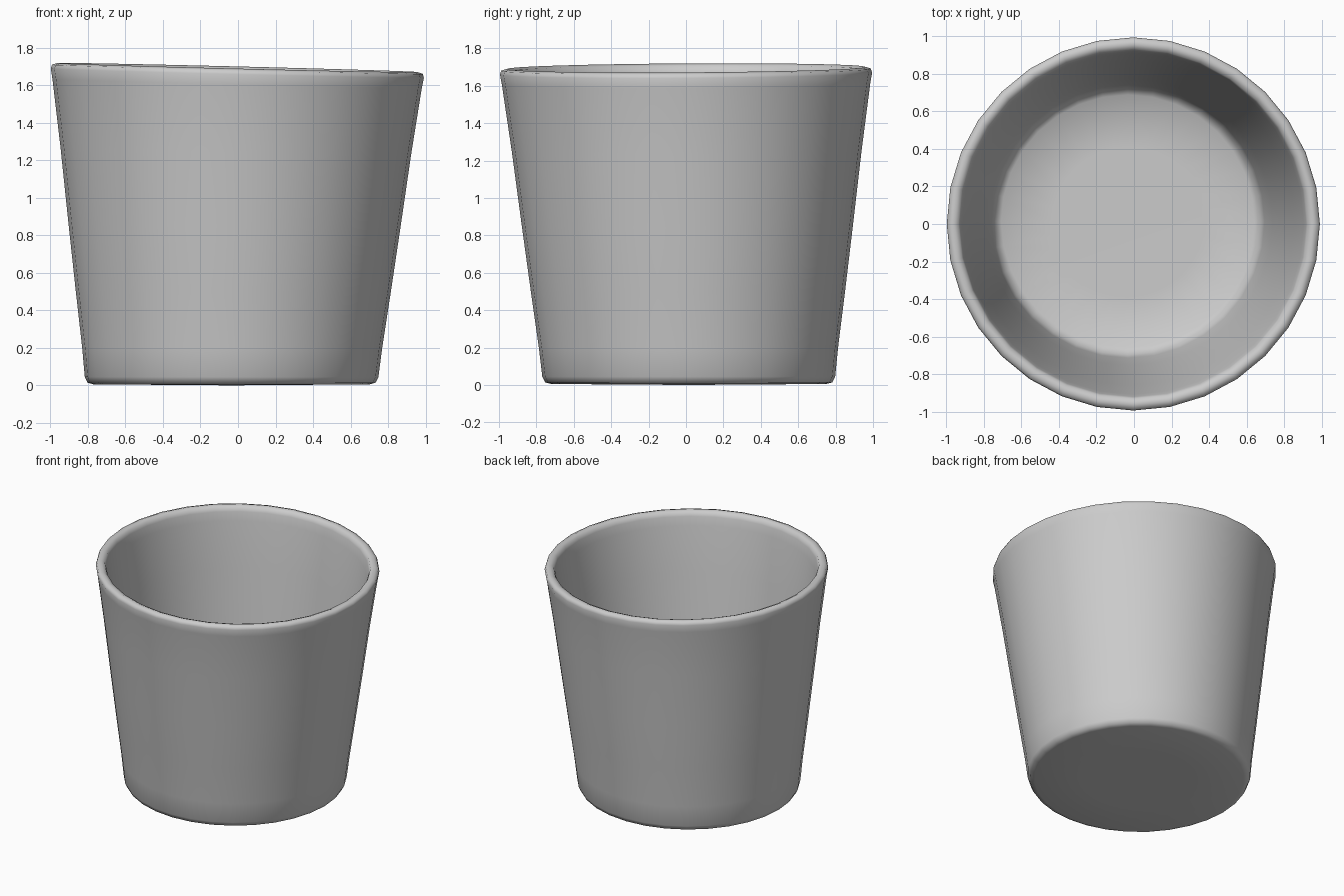
import bpy, bmesh, math

if "Cube" in bpy.data.objects:
    bpy.data.objects.remove(bpy.data.objects["Cube"])

SEGS = 32
HEIGHT = 1.695

# cup profile (radius, z): underside, outer wall, rounded rim, inner wall, floor
profile = [(0.40, 0.003), (0.735, 0.005), (0.768, 0.014), (0.783, 0.045), (0.80, 0.20),
           (0.84, 0.50), (0.885, 0.85), (0.935, 1.25), (0.985, 1.61), (0.995, 1.665),
           (0.988, 1.686), (0.96, 1.695), (0.932, 1.684), (0.922, 1.655),
           (0.91, 1.59), (0.865, 1.25), (0.815, 0.85), (0.765, 0.45),
           (0.728, 0.18), (0.712, 0.115), (0.675, 0.085), (0.40, 0.08)]


def place(r, z, a):
    """Lean the cup a little and tilt its rim."""
    t = z / HEIGHT
    x, y = r * math.cos(a), r * math.sin(a)
    lean = 1 - t
    return (x - 0.035 * lean - 0.003 * t, y + 0.015 * lean,
            z + t * (-0.025 * x + 0.006 * y))


bm = bmesh.new()
rings = [[bm.verts.new(place(r, z, 2 * math.pi * i / SEGS)) for i in range(SEGS)]
         for r, z in profile]
for lower, upper in zip(rings, rings[1:]):
    for i in range(SEGS):
        j = (i + 1) % SEGS
        bm.faces.new((lower[i], lower[j], upper[j], upper[i]))

# close the underside and the inner floor
for ring, z in ((rings[0], 0.0), (rings[-1], 0.08)):
    centre = bm.verts.new(place(0, z, 0))
    for i in range(SEGS):
        bm.faces.new((centre, ring[i], ring[(i + 1) % SEGS]))
bmesh.ops.recalc_face_normals(bm, faces=bm.faces)

mesh = bpy.data.meshes.new("cup")
bm.to_mesh(mesh)
bm.free()
cup = bpy.data.objects.new("cup", mesh)
bpy.context.collection.objects.link(cup)
for p in mesh.polygons:
    p.use_smooth = True
